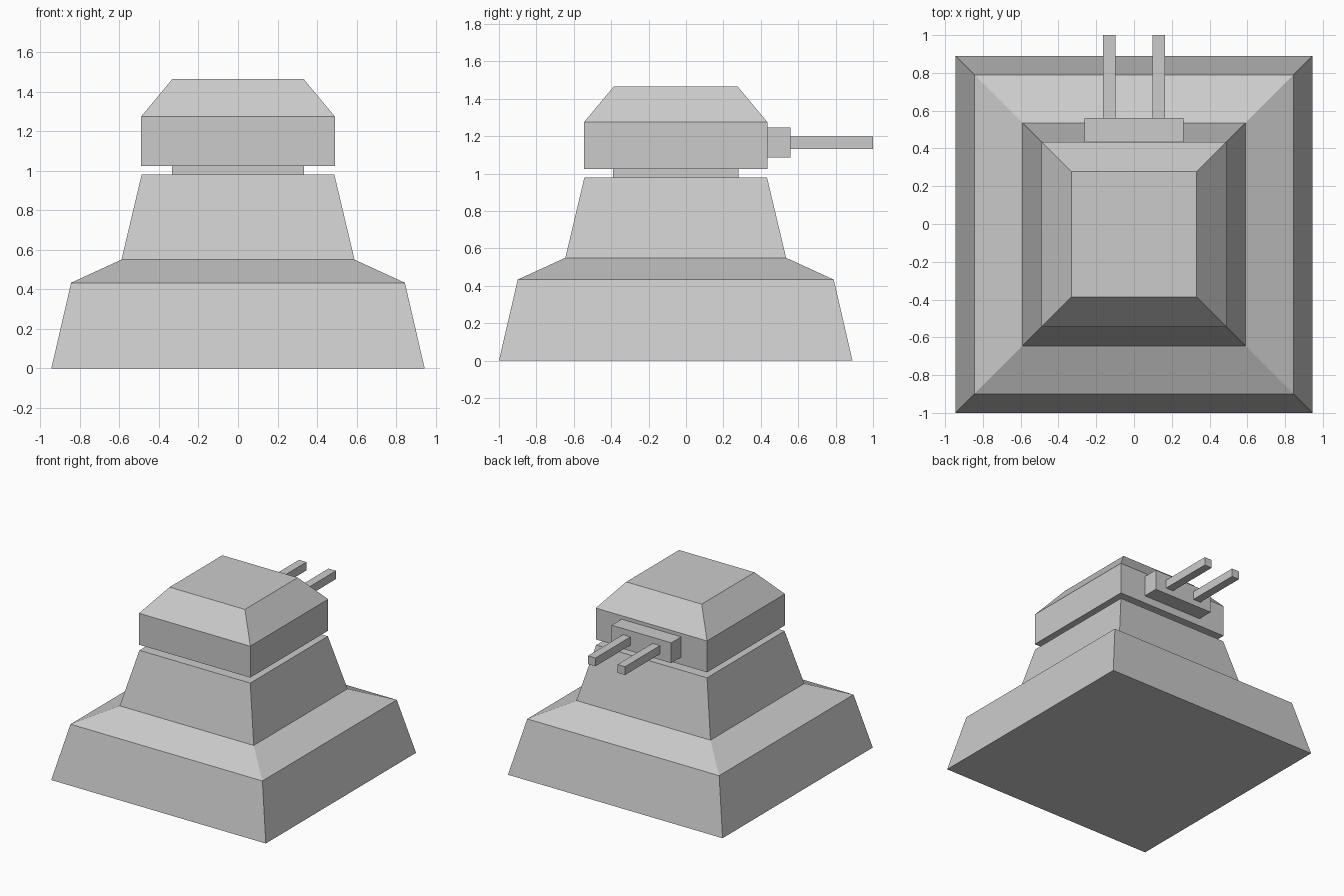
import bpy, bmesh

if "Cube" in bpy.data.objects:
    bpy.data.objects.remove(bpy.data.objects["Cube"])

CY = -0.055  # y centre of the stacked square body


def square_stack(name, levels):
    """Closed square loft through (half width, z) levels."""
    bm = bmesh.new()
    rings = [[bm.verts.new((sx * h, CY + sy * h, z))
              for sx, sy in ((-1, -1), (1, -1), (1, 1), (-1, 1))]
             for h, z in levels]
    for a, b in zip(rings, rings[1:]):
        for i in range(4):
            j = (i + 1) % 4
            bm.faces.new((a[i], a[j], b[j], b[i]))
    bm.faces.new(rings[0][::-1])
    bm.faces.new(rings[-1])
    finish(name, bm)


def box(name, x, y, z):
    """Box spanning the given (min, max) ranges."""
    bm = bmesh.new()
    bmesh.ops.create_cube(bm, size=1)
    for v in bm.verts:
        v.co = [r[0] if c < 0 else r[1] for c, r in zip(v.co, (x, y, z))]
    finish(name, bm)


def finish(name, bm):
    mesh = bpy.data.meshes.new(name)
    bm.to_mesh(mesh)
    bm.free()
    bpy.context.collection.objects.link(bpy.data.objects.new(name, mesh))


# Stepped pedestal, recessed neck and chamfered turret head
square_stack("pedestal", [(0.945, 0), (0.845, 0.433), (0.59, 0.55), (0.488, 0.98)])
square_stack("neck", [(0.335, 0.98), (0.335, 1.025)])
square_stack("turret_head", [(0.49, 1.025), (0.49, 1.275), (0.332, 1.465)])

# Gun mount on the back face with twin barrels
box("gun_mount", (-0.262, 0.262), (0.435, 0.56), (1.085, 1.247))
for side, cx in (("left", -0.13), ("right", 0.13)):
    box(side + "_barrel", (cx - 0.033, cx + 0.033), (0.56, 1.0), (1.132, 1.198))
